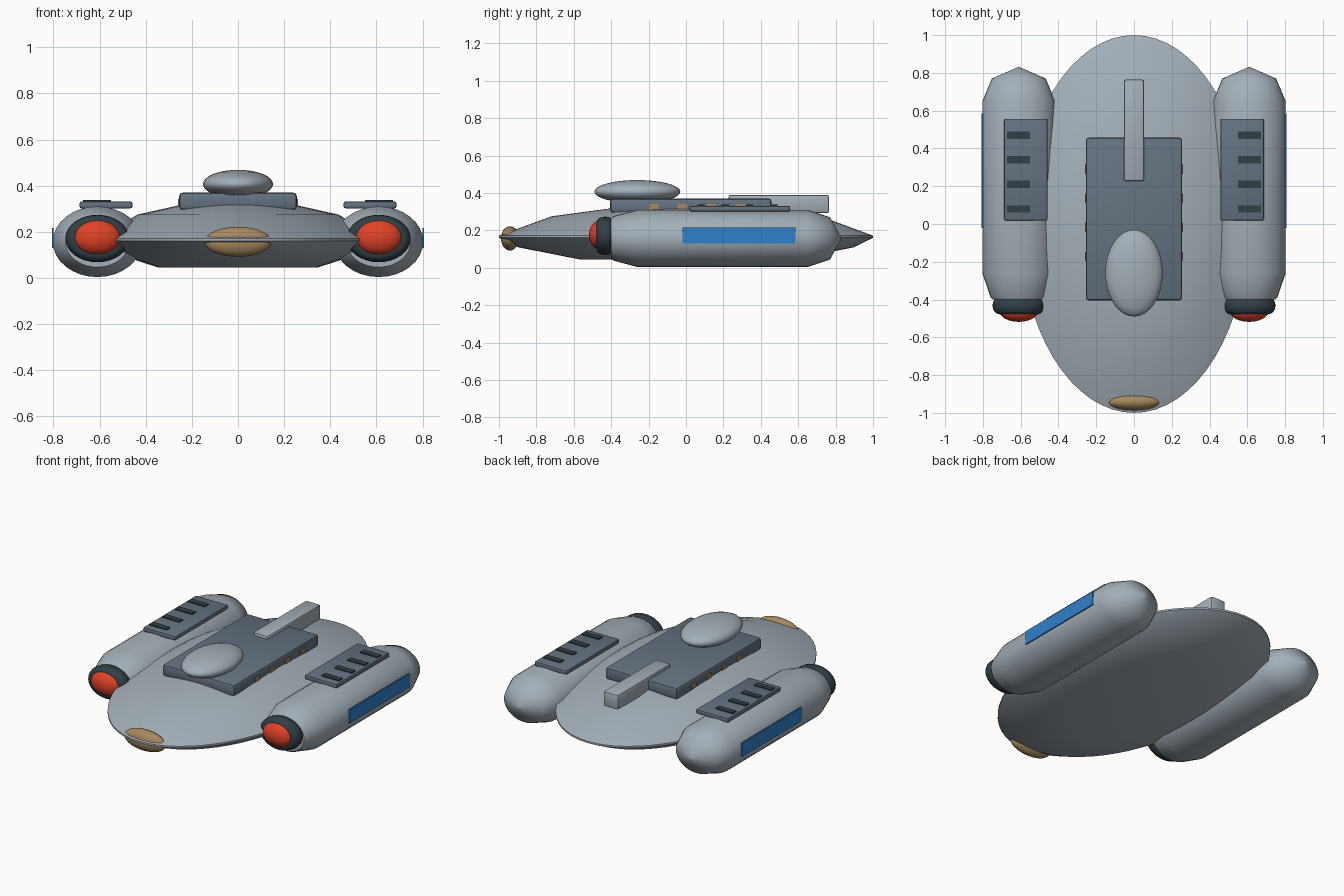
import bpy, bmesh, math
from mathutils import Matrix

if "Cube" in bpy.data.objects:
    bpy.data.objects.remove(bpy.data.objects["Cube"])


def mat(name, r, g, b):
    m = bpy.data.materials.new(name)
    m.diffuse_color = (r, g, b, 1)
    m.use_nodes = True
    m.node_tree.nodes["Principled BSDF"].inputs["Base Color"].default_value = m.diffuse_color
    return m


HULL = mat("hull_grey", .37, .43, .48)
DECK = mat("deck_slate", .13, .17, .215)
DARK = mat("dark_trim", .03, .05, .06)
RED = mat("engine_red", .75, .055, .02)
BLUE = mat("panel_blue", .03, .22, .60)
TAN = mat("window_tan", .38, .25, .11)


def finish(name, bm, material, smooth=True, angle=40):
    bmesh.ops.recalc_face_normals(bm, faces=bm.faces)
    me = bpy.data.meshes.new(name)
    bm.to_mesh(me)
    bm.free()
    ob = bpy.data.objects.new(name, me)
    bpy.context.collection.objects.link(ob)
    me.materials.append(material)
    if smooth:
        bpy.ops.object.select_all(action='DESELECT')
        ob.select_set(True)
        bpy.context.view_layer.objects.active = ob
        bpy.ops.object.shade_smooth_by_angle(angle=math.radians(angle))
    return ob


def loft(name, rings, material, angle=40):
    """Skin a list of closed rings and cap both ends."""
    bm = bmesh.new()
    vs = [[bm.verts.new(p) for p in ring] for ring in rings]
    n = len(vs[0])
    for a, b in zip(vs, vs[1:]):
        for i in range(n):
            j = (i + 1) % n
            bm.faces.new((a[i], a[j], b[j], b[i]))
    bm.faces.new(vs[0])
    bm.faces.new(vs[-1])
    return finish(name, bm, material, True, angle)


def box(name, x0, x1, y0, y1, z0, z1, material, bevel=0):
    bm = bmesh.new()
    m = Matrix.Translation(((x0 + x1) / 2, (y0 + y1) / 2, (z0 + z1) / 2)) \
        @ Matrix.Diagonal((abs(x1 - x0), y1 - y0, z1 - z0, 1))
    bmesh.ops.create_cube(bm, size=1, matrix=m)
    if bevel:
        bmesh.ops.bevel(bm, geom=bm.edges[:], offset=bevel, segments=2,
                        profile=.5, affect='EDGES')
    return finish(name, bm, material, bool(bevel))


def ellipsoid(name, c, r, material):
    bm = bmesh.new()
    bmesh.ops.create_uvsphere(bm, u_segments=32, v_segments=16, radius=1,
                              matrix=Matrix.Translation(c) @ Matrix.Diagonal((*r, 1)))
    return finish(name, bm, material)


def ring(n, f):
    return [f(math.cos(2 * math.pi * i / n), math.sin(2 * math.pi * i / n)) for i in range(n)]


# Saucer hull: stacked ellipses
hull_profile = [(.57, .045), (.9, .11), (1, .161), (1, .172), (.72, .275), (.4, .318), (.05, .33)]
loft("hull", [ring(64, lambda c, s: (.605 * k * c, k * s, z)) for k, z in hull_profile], HULL, 50)

# Nose window
ellipsoid("nose_window", (0, -.941, .157), (.145, .048, .065), TAN)

# Upper deck, dome and tail bar
box("upper_deck", -.255, .255, -.405, .457, .295, .37, DECK, .015)
ellipsoid("bridge_dome", (0, -.26, .407), (.152, .23, .062), HULL)
box("tail_bar", -.053, .053, .227, .765, .293, .39, HULL, .012)

# Engine pods and fittings, both sides
pod_profile = [(-.40, .72), (-.385, .78), (-.26, 1), (.65, 1), (.77, .74), (.83, .03)]
for side, s in (("left", -1), ("right", 1)):
    cx = .61 * s
    loft(side + "_engine_pod",
         [ring(32, lambda c, q: (cx + .193 * k * c, y, .157 + .153 * k * q)) for y, k in pod_profile],
         HULL, 50)
    # rounded intake collar
    collar = [(-.432 - .046 * math.cos(a), .098 + .037 * math.sin(a))
              for a in [math.pi * i / 8 for i in range(9)]]
    loft(side + "_collar",
         [ring(32, lambda c, q: (cx + 1.03 * r * c, y, .171 + .76 * r * q)) for y, r in collar],
         DARK, 50)
    ellipsoid(side + "_intake_glow", (cx, -.462, .176), (.102, .056, .076), RED)
    # side panel
    box(side + "_side_panel", s * .799, s * .807, -.02, .585, .129, .216, BLUE)
    # top plate with vents
    box(side + "_pod_plate", s * .458, s * .687, .018, .557, .302, .331, DECK, .008)
    for i in range(4):
        y = .08 + .13 * i
        box(f"{side}_vent_{i + 1}", s * .55, s * .673, y - .019, y + .019, .329, .338, DARK)
    # deck windows
    for i in range(4):
        y = -.172 + .154 * i
        box(f"{side}_deck_window_{i + 1}", s * .252, s * .260, y - .025, y + .025, .312, .342, TAN)
